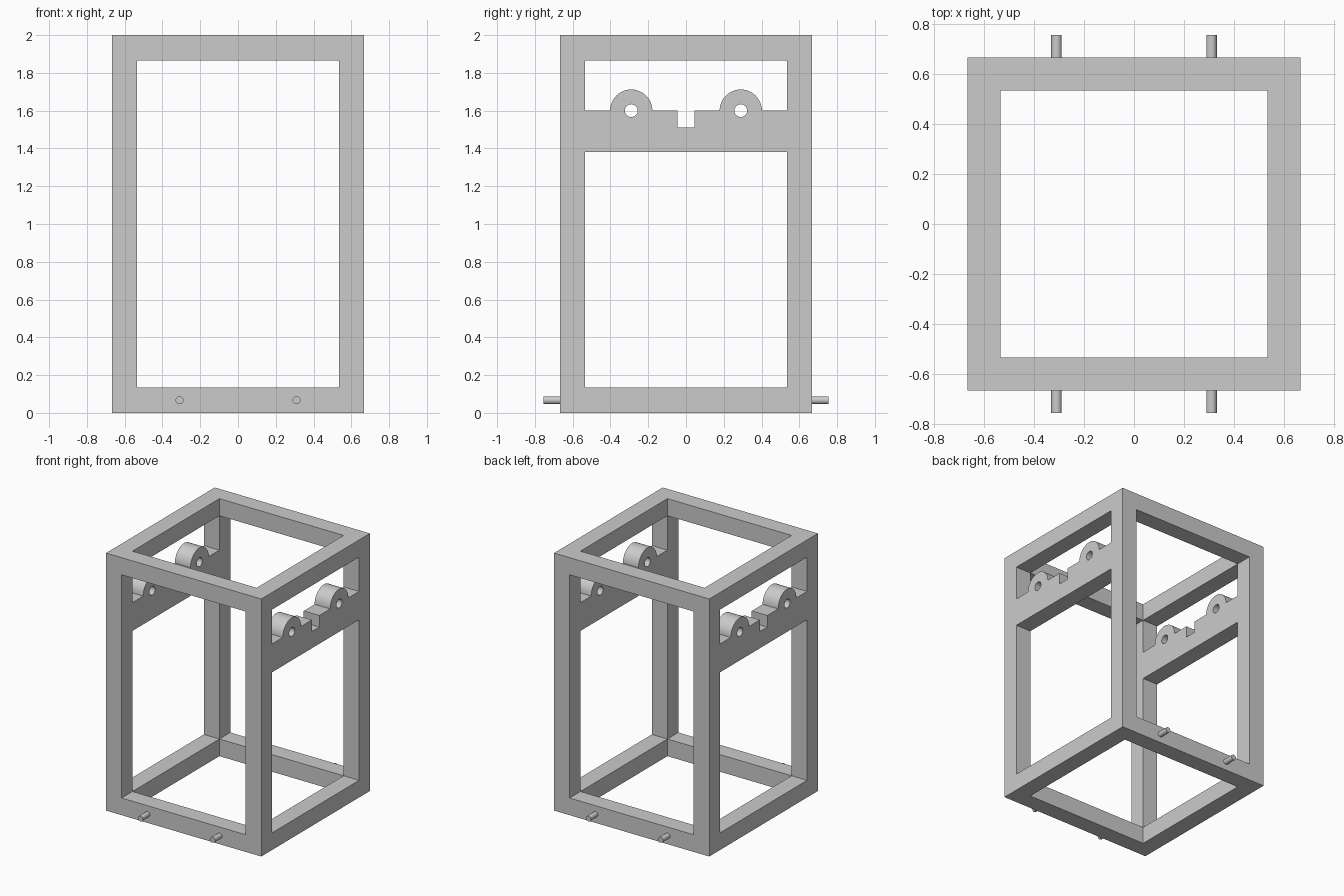
import bpy, bmesh
from math import pi, cos, sin, radians
from mathutils import Vector

if "Cube" in bpy.data.objects:
    bpy.data.objects.remove(bpy.data.objects["Cube"])

HALF, BAR, TOP = 0.6667, 0.1333, 2.0
IN = HALF - BAR                      # inner half width
LOW, HIGH = BAR, TOP - BAR           # inner bottom and top
BEAM_LOW, BEAM_TOP = 1.38, 1.60
LUG_Y, LUG_R, HOLE_R = 0.29, 0.112, 0.034
NOTCH, NOTCH_Z = 0.045, 1.51


def prism(name, pts, axis, lo, hi):
    """Extrude a closed 2D profile along an axis from lo to hi."""
    place = {'x': lambda u, v: Vector((lo, u, v)),
             'y': lambda u, v: Vector((u, lo, v)),
             'z': lambda u, v: Vector((u, v, lo))}[axis]
    step = {'x': Vector((1, 0, 0)), 'y': Vector((0, 1, 0)), 'z': Vector((0, 0, 1))}[axis]
    bm = bmesh.new()
    face = bm.faces.new([bm.verts.new(place(u, v)) for u, v in pts])
    ext = bmesh.ops.extrude_face_region(bm, geom=[face])
    moved = [g for g in ext['geom'] if isinstance(g, bmesh.types.BMVert)]
    bmesh.ops.translate(bm, verts=moved, vec=step * (hi - lo))
    bmesh.ops.recalc_face_normals(bm, faces=bm.faces[:])
    mesh = bpy.data.meshes.new(name)
    bm.to_mesh(mesh)
    bm.free()
    ob = bpy.data.objects.new(name, mesh)
    bpy.context.collection.objects.link(ob)
    return ob


def rect(u0, u1, v0, v1):
    return [(u0, v0), (u1, v0), (u1, v1), (u0, v1)]


def arc(u, v, r, a0, a1, n):
    return [(u + r * cos(a0 + (a1 - a0) * i / n), v + r * sin(a0 + (a1 - a0) * i / n))
            for i in range(n + 1)]


def activate(ob):
    bpy.ops.object.select_all(action='DESELECT')
    ob.select_set(True)
    bpy.context.view_layer.objects.active = ob


def cut(target, cutter):
    mod = target.modifiers.new("cut", 'BOOLEAN')
    mod.operation, mod.solver, mod.object = 'DIFFERENCE', 'EXACT', cutter
    activate(target)
    bpy.ops.object.modifier_apply(modifier=mod.name)
    bpy.data.objects.remove(cutter)


def smooth(ob):
    activate(ob)
    bpy.ops.object.shade_smooth_by_angle(angle=radians(30))


# Frame block, opened from the top and from the front
frame = prism("frame", rect(-HALF, HALF, -HALF, HALF), 'z', 0, TOP)
cut(frame, prism("cutter", rect(-IN, IN, -IN, IN), 'z', -1, 3))
cut(frame, prism("cutter", rect(-IN, IN, LOW, HIGH), 'y', -1, 1))

# Side windows: the strip left between them is the bearing beam
cut(frame, prism("cutter", rect(-IN, IN, LOW, BEAM_LOW), 'x', -1, 1))
upper = ([(-IN, BEAM_TOP)] + arc(-LUG_Y, BEAM_TOP, LUG_R, pi, 0, 24)
         + [(-NOTCH, BEAM_TOP), (-NOTCH, NOTCH_Z), (NOTCH, NOTCH_Z), (NOTCH, BEAM_TOP)]
         + arc(LUG_Y, BEAM_TOP, LUG_R, pi, 0, 24)
         + [(IN, BEAM_TOP), (IN, HIGH), (-IN, HIGH)])
cut(frame, prism("cutter", upper, 'x', -1, 1))

# Axle holes through the lugs
for s in (-1, 1):
    cut(frame, prism("cutter", arc(s * LUG_Y, BEAM_TOP, HOLE_R, 0, 2 * pi, 32)[:-1], 'x', -1, 1))
smooth(frame)

# Pegs on the front and back bottom rails
for side, y0, y1 in (("front", -0.755, -HALF), ("back", HALF, 0.755)):
    for hand, x in (("left", -0.31), ("right", 0.31)):
        peg = prism(f"{side}_{hand}_peg", arc(x, 0.067, 0.021, 0, 2 * pi, 32)[:-1], 'y', y0, y1)
        smooth(peg)
